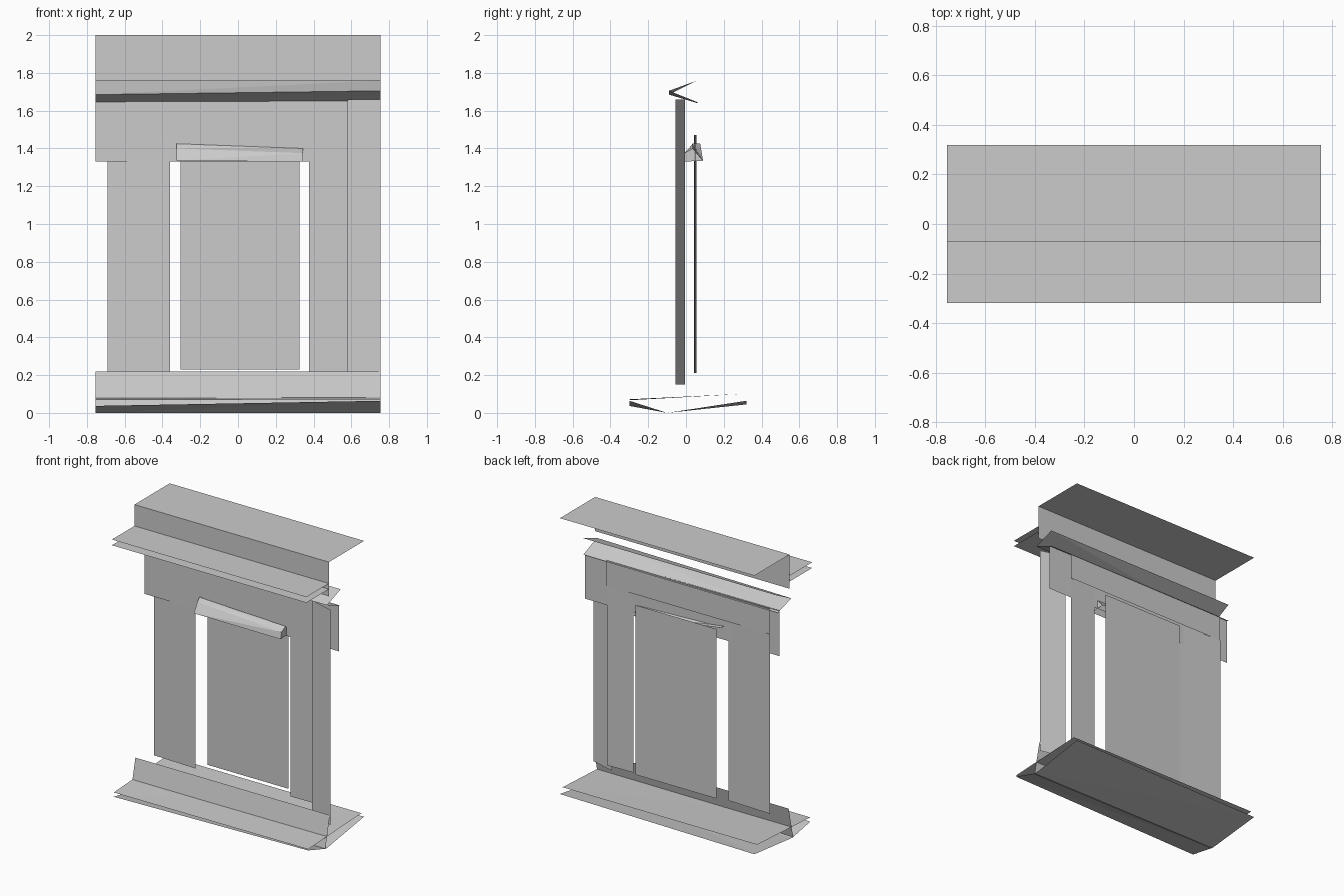
import bpy

if "Cube" in bpy.data.objects:
    bpy.data.objects.remove(bpy.data.objects["Cube"])

W = 0.755  # half width of the full-length parts


def mesh(name, verts, faces):
    me = bpy.data.meshes.new(name)
    me.from_pydata(verts, [], faces)
    me.update()
    ob = bpy.data.objects.new(name, me)
    bpy.context.collection.objects.link(ob)
    return ob


def loft(name, left, right=None, x0=-W, x1=W, cap=False):
    """Open sheet between a left and a right (y, z) profile."""
    right = right or left
    n = len(left)
    verts = [(x0, y, z) for y, z in left] + [(x1, y, z) for y, z in right]
    faces = []
    for i in range(n - 1):
        faces += [(i, i + 1, n + i + 1), (i, n + i + 1, n + i)]
    if cap:
        faces.append(tuple(range(n, 2 * n)))
    return mesh(name, verts, faces)


def upright(name, xa, ya, xb, yb, z0, z1):
    """Upright panel between two plan points."""
    return mesh(name, [(xa, ya, z0), (xb, yb, z0), (xb, yb, z1), (xa, ya, z1)],
                [(0, 1, 2, 3)])


# Mantel shelf: top board with front riser, two thin ledges
loft("mantel_top", [(-0.07, 1.76), (-0.07, 2.0), (0.32, 2.0)])
loft("ledge_upper", [(-0.32, 1.85), (-0.07, 1.85)])
loft("ledge_lower", [(-0.07, 1.81), (-0.32, 1.81)])

# Moulding under the shelf, slightly twisted along its length
loft("moulding",
     [(0.06, 1.64), (-0.09, 1.685), (0.06, 1.76)],
     [(0.06, 1.645), (-0.09, 1.705), (0.06, 1.76)])

# Base: upper slab, keeled underside and sloping skirt
loft("base_slab", [(-0.30, 0.067), (0.29, 0.10)], [(-0.30, 0.072), (0.29, 0.10)])
loft("base_underside",
     [(0.32, 0.045), (-0.10, 0.0), (-0.30, 0.037)],
     [(0.32, 0.064), (-0.10, 0.0), (-0.30, 0.064)])
loft("base_skirt", [(-0.11, 0.0), (-0.06, 0.22)])

# Lintel, backing frame and side columns
upright("lintel", -W, 0.043, W, 0.043, 1.33, 1.65)
upright("frame_head", -0.69, 0.053, 0.58, 0.053, 1.47, 1.65)
upright("left_column", -0.69, 0.055, -0.36, 0.042, 0.21, 1.47)
upright("right_column", 0.375, 0.045, 0.58, 0.05, 0.21, 1.47)

# Angled panel on the right, its face turned to the back
upright("right_panel", 0.755, -0.055, 0.58, -0.005, 0.15, 1.66)

# Back plate in the opening
upright("back_plate", -0.305, 0.097, 0.325, 0.097, 0.23, 1.42)

# Small twisted hood over the opening
loft("hood",
     [(-0.025, 1.335), (0.015, 1.40), (0.035, 1.425), (0.075, 1.425)],
     [(-0.02, 1.33), (-0.01, 1.375), (0.035, 1.40), (0.09, 1.335)],
     -0.325, 0.345, cap=True)
